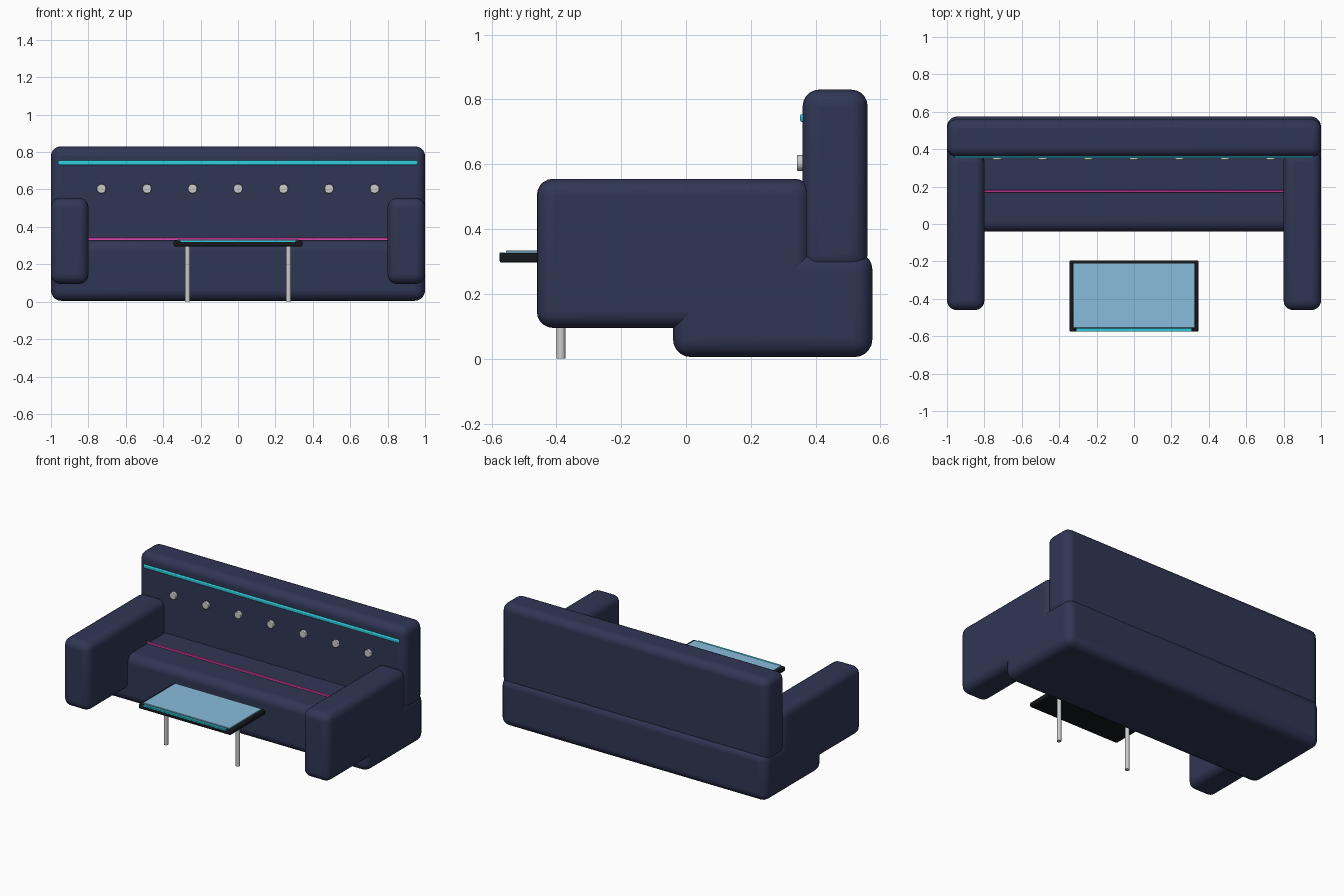
import bpy

if "Cube" in bpy.data.objects:
    bpy.data.objects.remove(bpy.data.objects["Cube"])


def material(name, color):
    m = bpy.data.materials.new(name)
    m.diffuse_color = (*color, 1)
    m.use_nodes = True
    m.node_tree.nodes["Principled BSDF"].inputs["Base Color"].default_value = m.diffuse_color
    return m


NAVY = material("navy_fabric", (0.030, 0.037, 0.090))
CYAN = material("cyan_glow", (0.03, 0.60, 0.72))
PINK = material("pink_glow", (0.75, 0.06, 0.42))
BLACK = material("black_frame", (0.008, 0.009, 0.012))
GLASS = material("blue_glass", (0.25, 0.50, 0.72))
METAL = material("metal", (0.6, 0.6, 0.62))


def finish(ob, name, mat, bevel, segments):
    ob.name = name
    ob.data.materials.append(mat)
    if bevel:
        mod = ob.modifiers.new("bevel", 'BEVEL')
        mod.width = bevel
        mod.segments = segments
    bpy.ops.object.shade_smooth_by_angle()
    return ob


def box(name, x, y, z, mat, bevel=0.0, segments=5):
    """Box from (min, max) pairs with rounded edges."""
    spans = (x, y, z)
    bpy.ops.mesh.primitive_cube_add(size=1, location=[(a + b) / 2 for a, b in spans])
    ob = bpy.context.object
    ob.scale = [b - a for a, b in spans]
    bpy.ops.object.transform_apply(location=False, rotation=False, scale=True)
    return finish(ob, name, mat, bevel, segments)


def rod(name, loc, radius, depth, mat, rot=(0, 0, 0), bevel=0.0):
    bpy.ops.mesh.primitive_cylinder_add(vertices=24, radius=radius, depth=depth,
                                        location=loc, rotation=rot)
    return finish(bpy.context.object, name, mat, bevel, 2)


# Sofa body
box("seat_base", (-1, 1), (-0.04, 0.575), (0.005, 0.33), NAVY, 0.055)
box("backrest", (-1, 1), (0.36, 0.56), (0.27, 0.83), NAVY, 0.05)
for side, name in ((-1, "left"), (1, "right")):
    box(name + "_armrest", sorted((side * 0.8, side * 1.0)), (-0.46, 0.385),
        (0.095, 0.555), NAVY, 0.05)

# Light strips
box("backrest_light_strip", (-0.96, 0.96), (0.352, 0.372), (0.73, 0.755), CYAN, 0.006, 2)
box("seat_light_strip", (-0.82, 0.82), (0.169, 0.181), (0.32, 0.343), PINK, 0.002, 1)

# Backrest buttons
for i in range(7):
    rod(f"button_{i + 1}", ((i - 3) * 0.2435, 0.355, 0.604), 0.025, 0.025, METAL,
        (1.5707963, 0, 0), 0.003)

# Coffee table
box("table_frame", (-0.345, 0.345), (-0.575, -0.195), (0.296, 0.326), BLACK, 0.007, 2)
box("table_glass", (-0.325, 0.325), (-0.555, -0.21), (0.315, 0.333), GLASS, 0.001, 1)
box("table_light_strip", (-0.31, 0.31), (-0.576, -0.558), (0.317, 0.328), CYAN, 0.002, 1)
for side, name in ((-1, "left"), (1, "right")):
    rod(name + "_table_leg", (side * 0.27, -0.386, 0.15), 0.014, 0.30, METAL)
